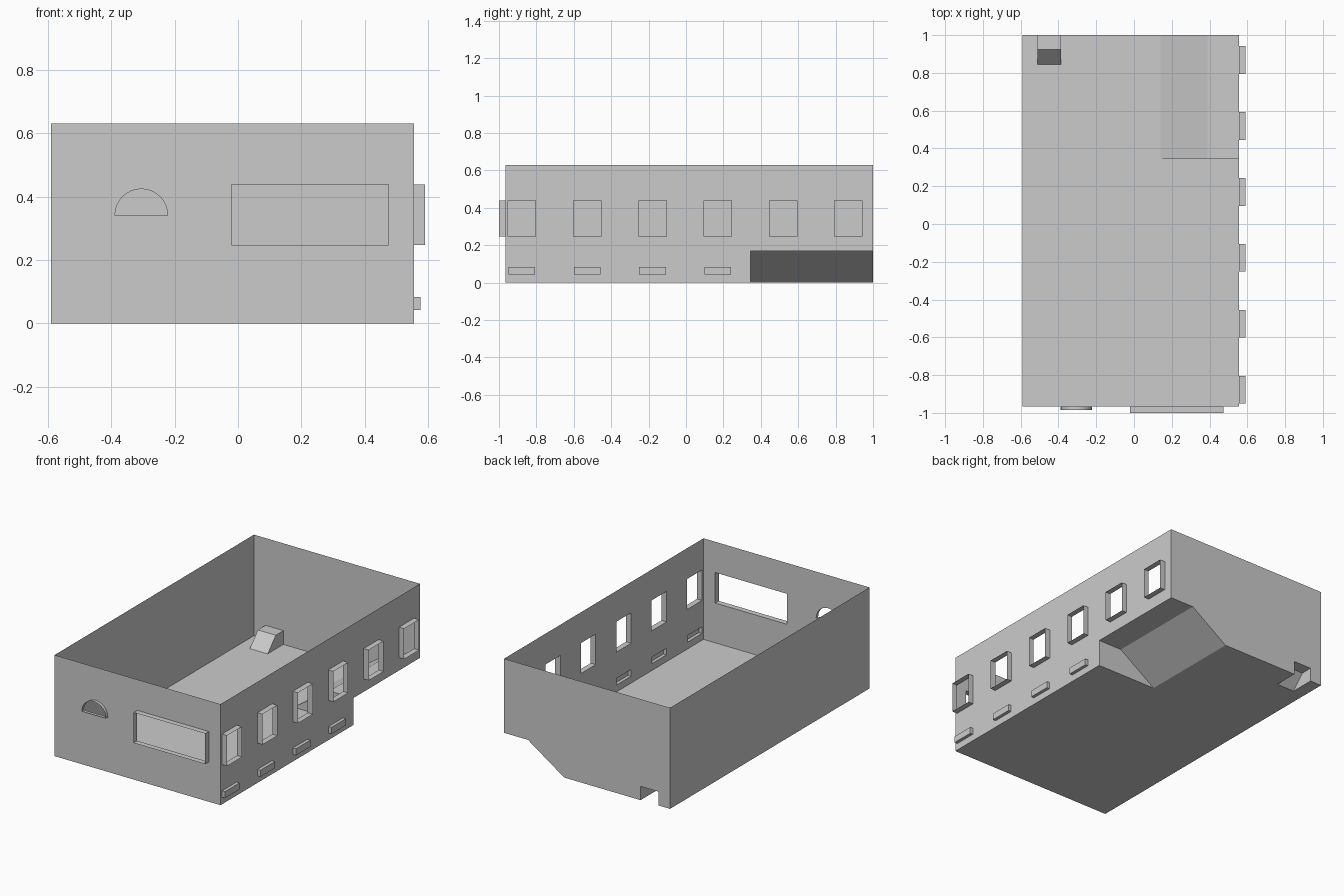
import bpy, bmesh, math
from mathutils import Vector

if "Cube" in bpy.data.objects:
    bpy.data.objects.remove(bpy.data.objects["Cube"])

# Main dimensions
L, R, F, B, H = -0.59, 0.555, -0.965, 1.0, 0.63
RAMP_X, RAMP_TOP_X, RAMP_Z, RAMP_Y = 0.14, 0.39, 0.168, 0.345
N_X0, N_X1, N_Y0, N_Y1, N_Z = -0.51, -0.387, 0.845, 0.925, 0.086


def finish(name, bm):
    me = bpy.data.meshes.new(name)
    bm.to_mesh(me)
    bm.free()
    ob = bpy.data.objects.new(name, me)
    bpy.context.collection.objects.link(ob)
    return ob


def panel(name, normal, place, outline, holes=()):
    """Flat sheet with holes; place(u, v) maps 2D to 3D."""
    bm = bmesh.new()
    edges = []
    for loop in (outline, *holes):
        vs = [bm.verts.new(place(*p)) for p in loop]
        edges += [bm.edges.new((vs[i - 1], vs[i])) for i in range(len(vs))]
    n = Vector(normal)
    bmesh.ops.triangle_fill(bm, edges=edges, use_beauty=True, normal=n)
    bm.normal_update()
    for f in bm.faces:
        if f.normal.dot(n) < 0:
            f.normal_flip()
    bmesh.ops.dissolve_limit(bm, angle_limit=0.01, verts=bm.verts, edges=bm.edges)
    return finish(name, bm)


def sweep(name, place, path, offset, closed=False, cap=False):
    """Sheet made by pushing a path along an offset, optionally closed at the far end."""
    bm = bmesh.new()
    off = Vector(offset)
    a = [bm.verts.new(place(*p)) for p in path]
    b = [bm.verts.new(Vector(place(*p)) + off) for p in path]
    for i in range(0 if closed else 1, len(path)):
        bm.faces.new((a[i - 1], a[i], b[i], b[i - 1]))
    if cap:
        bm.faces.new(b)
    return finish(name, bm)


def rect(u0, u1, v0, v1):
    return [(u0, v0), (u1, v0), (u1, v1), (u0, v1)]


def at_x(x):
    return lambda u, v: (x, u, v)


def at_y(y):
    return lambda u, v: (u, y, v)


def at_z(z):
    return lambda u, v: (u, v, z)


# Openings
centres = [-0.877 + 0.349 * i for i in range(6)]
windows = [rect(c - 0.0735, c + 0.0735, 0.248, 0.438) for c in centres]
vents = [rect(c - 0.071, c + 0.071, 0.043, 0.084) for c in centres[:4]]
wide = rect(-0.02, 0.474, 0.248, 0.438)
arch = [(-0.305 + 0.083 * math.cos(math.pi * i / 16),
         0.341 + 0.083 * math.sin(math.pi * i / 16)) for i in range(17)]

# Walls
panel("front_wall", (0, -1, 0), at_y(F), rect(L, R, 0, H), [wide, arch])
panel("left_wall", (-1, 0, 0), at_x(L), rect(F, B, 0, H))
panel("right_wall", (1, 0, 0), at_x(R),
      [(F, 0), (RAMP_Y, 0), (RAMP_Y, RAMP_Z), (B, RAMP_Z), (B, H), (F, H)],
      windows + vents)
panel("back_wall", (0, 1, 0), at_y(B),
      [(L, 0), (N_X0, 0), (N_X0, N_Z), (N_X1, N_Z), (N_X1, 0), (RAMP_X, 0),
       (RAMP_TOP_X, RAMP_Z), (R, RAMP_Z), (R, H), (L, H)])

# Floor with cut-outs for the ramp and the small notch
panel("floor", (0, 0, -1), at_z(0),
      [(L, F), (R, F), (R, RAMP_Y), (RAMP_X, RAMP_Y), (RAMP_X, B), (N_X1, B),
       (N_X1, N_Y0), (N_X0, N_Y0), (N_X0, B), (L, B)])

# Raised floor over the sloped recess
slope = [(RAMP_X, 0), (RAMP_TOP_X, RAMP_Z), (R, RAMP_Z)]
sweep("recess_ramp", at_y(RAMP_Y), slope, (0, B - RAMP_Y, 0))
panel("recess_end", (0, 1, 0), at_y(RAMP_Y), slope + [(R, 0)])

# Small sloped notch at the back
notch = [(N_Y0, 0), (N_Y1, N_Z), (B, N_Z)]
sweep("notch_top", at_x(N_X0), notch, (N_X1 - N_X0, 0, 0))
for side, x, n in (("left", N_X0, 1), ("right", N_X1, -1)):
    panel(f"notch_{side}_side", (n, 0, 0), at_x(x), notch + [(B, 0)])

# Protruding open window frames and closed vents
for i, w in enumerate(windows):
    sweep(f"side_window_frame_{i + 1}", at_x(R), w, (0.035, 0, 0), closed=True)
for i, v in enumerate(vents):
    sweep(f"side_vent_{i + 1}", at_x(R), v, (0.02, 0, 0), closed=True, cap=True)
sweep("front_window_frame", at_y(F), wide[::-1], (0, -0.035, 0), closed=True)
sweep("arched_window_frame", at_y(F), arch[::-1], (0, -0.02, 0), closed=True)
